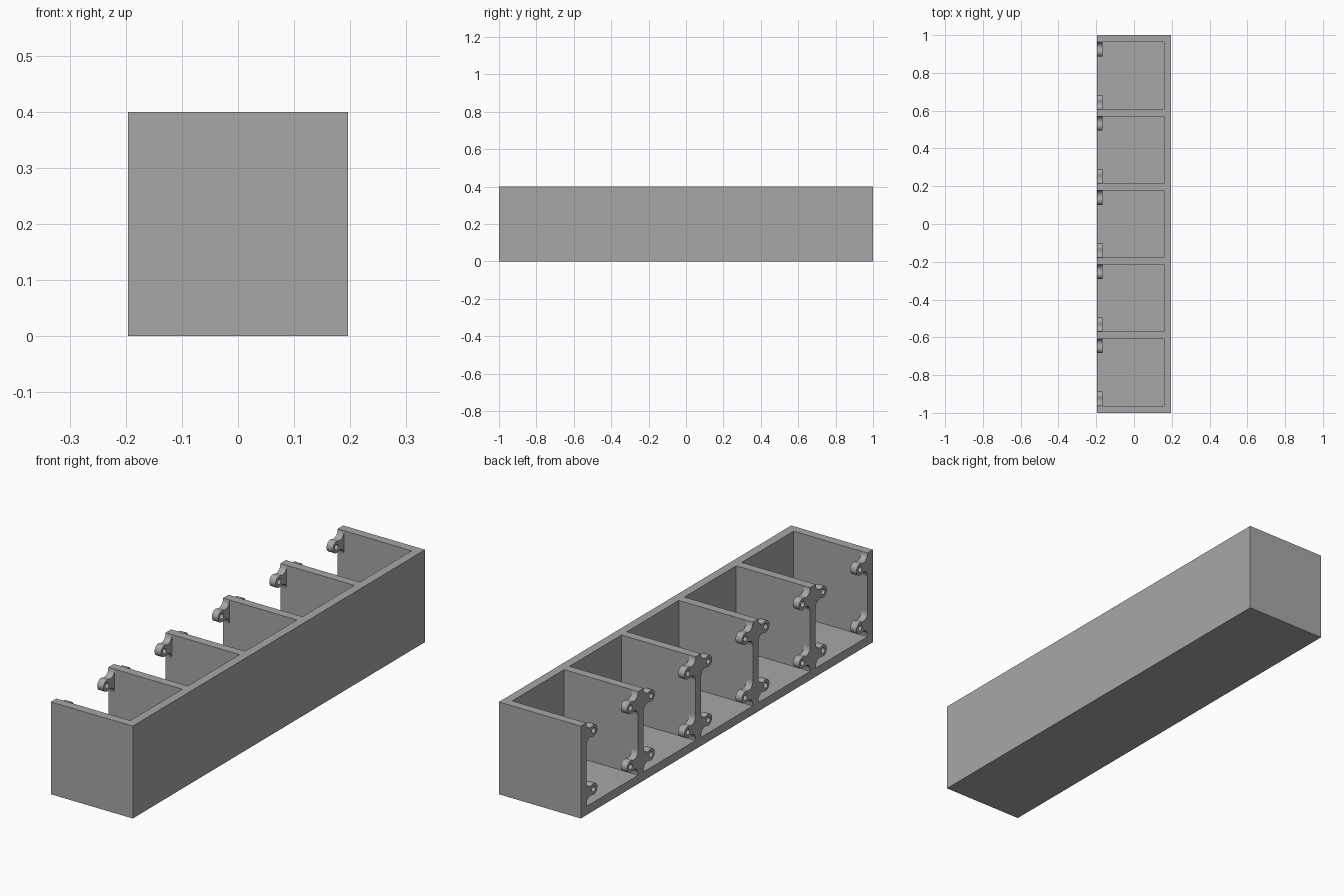
import bpy, bmesh, math
from mathutils import Matrix, Vector

if "Cube" in bpy.data.objects:
    bpy.data.objects.remove(bpy.data.objects["Cube"])

CELLS, HALF_X, HEIGHT = 5, 0.196, 0.4
WALL = 0.0375                       # wall and floor thickness
CELL = (2 - WALL * (CELLS + 1)) / CELLS
LUG_R, LUG_OUT, HOLE_R, FLARE, LUG_T = 0.025, 0.051, 0.012, 0.05, 0.03

grey = bpy.data.materials.new("grey plastic")
grey.diffuse_color = (0.39, 0.39, 0.39, 1)
grey.use_nodes = True
grey.node_tree.nodes["Principled BSDF"].inputs["Base Color"].default_value = grey.diffuse_color


def add_box(name, lo, hi):
    lo, hi = Vector(lo), Vector(hi)
    bpy.ops.mesh.primitive_cube_add(size=1, location=(lo + hi) / 2)
    ob = bpy.context.object
    ob.name = name
    ob.scale = hi - lo
    bpy.ops.object.transform_apply(location=True, rotation=False, scale=True)
    ob.data.materials.append(grey)
    return ob


def arc(cx, cy, r, a0, a1, n):
    return [(cx + r * math.cos(a0 + (a1 - a0) * i / n),
             cy + r * math.sin(a0 + (a1 - a0) * i / n)) for i in range(n + 1)]


def lug_outline():
    # round nose blended into the wall by two concave fillets
    r = (LUG_OUT**2 + FLARE**2 - LUG_R**2) / (2 * (LUG_OUT + LUG_R))
    a = math.atan2(FLARE, r - LUG_OUT)          # nose centre to fillet centre
    lower = arc(r, -FLARE, r, math.pi, math.pi - a, 8)
    nose = arc(LUG_OUT, 0, LUG_R, -a, a, 20)
    upper = [(u, -v) for u, v in reversed(lower)]
    return ([(-0.004, -FLARE)] + lower + nose[1:-1] + upper + [(-0.004, FLARE)])


def add_lug(name, y, z, side):
    # flat plate with a screw hole, reaching from the wall into the cell
    bm = bmesh.new()
    for ring in (lug_outline(), arc(LUG_OUT, 0, HOLE_R, 0, math.tau, 20)[:-1]):
        vs = [bm.verts.new((-HALF_X, y + side * u, z + v)) for u, v in ring]
        for i, v in enumerate(vs):
            bm.edges.new((v, vs[i - 1]))
    bmesh.ops.triangle_fill(bm, use_beauty=True, edges=bm.edges[:])
    ext = bmesh.ops.extrude_face_region(bm, geom=bm.faces[:], use_keep_orig=True)
    moved = [g for g in ext["geom"] if isinstance(g, bmesh.types.BMVert)]
    bmesh.ops.translate(bm, vec=(LUG_T, 0, 0), verts=moved)
    bmesh.ops.recalc_face_normals(bm, faces=bm.faces[:])
    bmesh.ops.dissolve_limit(bm, angle_limit=0.01, verts=bm.verts[:], edges=bm.edges[:])
    me = bpy.data.meshes.new(name)
    bm.to_mesh(me)
    bm.free()
    me.materials.append(grey)
    ob = bpy.data.objects.new(name, me)
    bpy.context.collection.objects.link(ob)
    bpy.ops.object.select_all(action='DESELECT')
    ob.select_set(True)
    bpy.context.view_layer.objects.active = ob
    bpy.ops.object.shade_smooth_by_angle(angle=math.radians(35))


# Tray: solid block with five cells open at the top and the left side
tray = add_box("divided_tray", (-HALF_X, -1, 0), (HALF_X, 1, HEIGHT))
for i in range(CELLS):
    y0 = -1 + WALL + i * (CELL + WALL)
    cutter = add_box("cell_cutter", (-1, y0, WALL), (HALF_X - WALL, y0 + CELL, 1))
    mod = tray.modifiers.new("cell", 'BOOLEAN')
    mod.operation, mod.object, mod.solver = 'DIFFERENCE', cutter, 'EXACT'
    bpy.context.view_layer.objects.active = tray
    bpy.ops.object.modifier_apply(modifier=mod.name)
    bpy.data.objects.remove(cutter)

    # Four mounting lugs at the open side of each cell
    for z, level in ((0.094, "lower"), (0.348, "upper")):
        add_lug(f"{level}_lug_front", y0, z, 1)
        add_lug(f"{level}_lug_back", y0 + CELL, z, -1)
